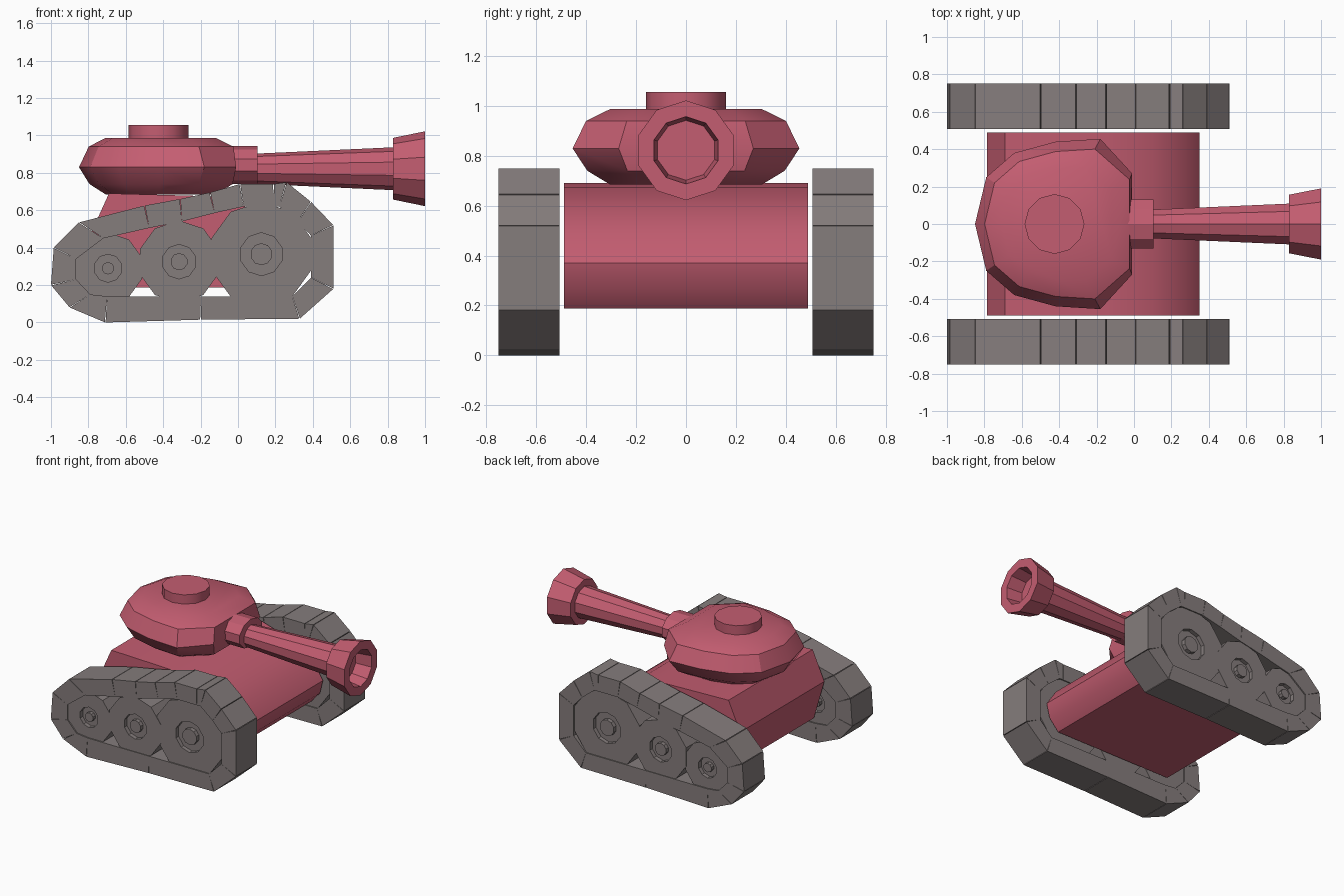
import bpy, bmesh, math
from mathutils import Vector

if "Cube" in bpy.data.objects:
    bpy.data.objects.remove(bpy.data.objects["Cube"])


def material(name, rgb):
    m = bpy.data.materials.new(name)
    m.diffuse_color = (*rgb, 1)
    m.use_nodes = True
    m.node_tree.nodes["Principled BSDF"].inputs["Base Color"].default_value = m.diffuse_color
    return m


RED = material("dusty red", (0.55, 0.11, 0.165))
GREY = material("warm grey", (0.235, 0.205, 0.203))


def finish(name, bm, mat, smooth=None):
    bmesh.ops.recalc_face_normals(bm, faces=bm.faces)
    mesh = bpy.data.meshes.new(name)
    bm.to_mesh(mesh)
    bm.free()
    mesh.materials.append(mat)
    ob = bpy.data.objects.new(name, mesh)
    bpy.context.collection.objects.link(ob)
    if smooth:
        bpy.ops.object.select_all(action='DESELECT')
        ob.select_set(True)
        bpy.context.view_layer.objects.active = ob
        bpy.ops.object.shade_smooth_by_angle(angle=math.radians(smooth))
    return ob


def loft(bm, rings):
    """Skin a list of equal-length point rings and cap both ends."""
    vs = [[bm.verts.new(p) for p in r] for r in rings]
    n = len(vs[0])
    for a, b in zip(vs, vs[1:]):
        for i in range(n):
            j = (i + 1) % n
            bm.faces.new((a[i], a[j], b[j], b[i]))
    bm.faces.new(vs[0])
    bm.faces.new(vs[-1])


def lathe(name, profile, axis, centre, sides, mat, squash=1.0, smooth=None):
    """Turn (distance along axis, radius) pairs around the given axis."""
    rings = []
    for a, r in profile:
        ring = []
        for i in range(sides):
            t = 2 * math.pi * i / sides
            u, v = r * math.sin(t), r * math.cos(t)
            p = {'X': (a, u, v * squash), 'Y': (u, a, v), 'Z': (v, u, a)}[axis]
            ring.append(Vector(p) + Vector(centre))
        rings.append(ring)
    bm = bmesh.new()
    loft(bm, rings)
    return finish(name, bm, mat, smooth)


def prism(bm, profile, y0, y1):
    loft(bm, [[(x, y, z) for x, z in profile] for y in (y0, y1)])


# Hull: side profile with a rounded nose
hull = [(-0.69, 0.69), (-0.15, 0.675), (0.1, 0.60), (0.27, 0.49), (0.35, 0.37),
        (0.325, 0.27), (0.25, 0.187), (-0.70, 0.187), (-0.785, 0.48)]
bm = bmesh.new()
prism(bm, hull, -0.49, 0.49)
finish("hull", bm, RED, 38)

# Turret: rounded outline scaled by height, flat at the front
half = [(-0.79, 0.25), (-0.64, 0.38), (-0.42, 0.44), (-0.18, 0.455), (0.03, 0.27)]
outline = [(-0.85, 0)] + half + [(x, -y) for x, y in reversed(half)]
rings = []
for z, s in [(0.685, 0.67), (0.74, 0.87), (0.83, 1), (0.94, 0.88), (0.987, 0.67)]:
    rings.append([(min(-0.42 + (x + 0.42) * s, -0.01), y * s, z) for x, y in outline])
bm = bmesh.new()
loft(bm, rings)
finish("turret", bm, RED, 32)

# Hatch, gun collar, barrel and hollow muzzle
lathe("hatch", [(0.97, 0.16), (1.055, 0.16)], 'Z', (-0.425, 0, 0), 12, RED, smooth=35)
lathe("gun_collar", [(-0.05, 0.137), (0.105, 0.137)], 'X', (0, 0, 0.842), 10, RED, 0.75)
lathe("barrel", [(0.08, 0.08), (0.84, 0.115)], 'X', (0, 0, 0.822), 10, RED)
lathe("muzzle", [(0.83, 0.165), (1.0, 0.2), (1.0, 0.135), (0.88, 0.12)],
      'X', (0, 0, 0.822), 10, RED)

# Track loop: outer and inner corner of each joint between plates
joints = [(-.20, .015, -.20, .14), (.33, .02, .29, .14), (.51, .18, .39, .24),
          (.51, .52, .39, .465), (.39, .645, .32, .54), (.26, .75, .22, .62),
          (.19, .74, .19, .62), (.01, .74, .03, .62), (-.15, .695, -.125, .585),
          (-.31, .66, -.30, .54), (-.50, .625, -.475, .505), (-.85, .535, -.72, .45),
          (-.985, .40, -.865, .34), (-1.0, .20, -.865, .23), (-.90, .08, -.79, .15),
          (-.71, .0, -.70, .14)]
# Wheels: x, z, radius, recess radius, pin radius, half width
wheels = [(-.695, .29, .19, .075, .033, .113), (-.315, .325, .22, .092, .046, .117),
          (.125, .365, .28, .115, .059, .114)]

for side, label in ((-1, "right"), (1, "left")):
    y = side * 0.63
    bm = bmesh.new()
    for i, a in enumerate(joints):
        b = joints[(i + 1) % len(joints)]
        oa, ob = Vector(a[:2]), Vector(b[:2])
        gap = (ob - oa).normalized() * 0.002
        prism(bm, [oa + gap, ob - gap, Vector(b[2:]), Vector(a[2:])], y - 0.122, y + 0.122)
    finish(label + "_track_plates", bm, GREY)
    for k, (x, z, r, h, p, t) in enumerate(wheels):
        d = t - 0.03
        face = [(t, r), (t, h), (d, h), (d, p), (t, p)]
        profile = [(-a, q) for a, q in reversed(face)] + face
        lathe(f"{label}_wheel_{k + 1}", profile, 'Y', (x, y, z), 10, GREY)
